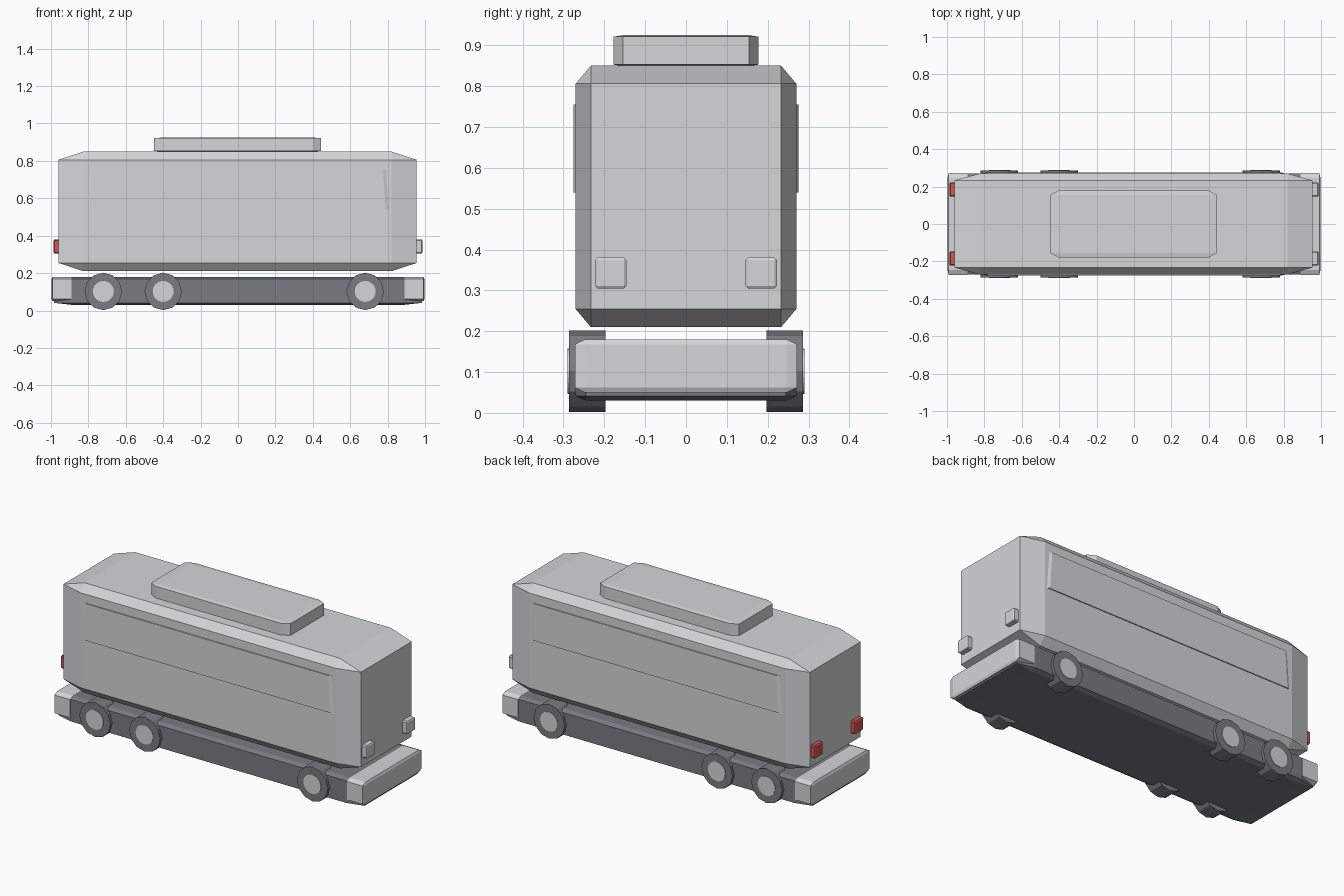
import bpy, bmesh, math
from mathutils import Vector

if "Cube" in bpy.data.objects:
    bpy.data.objects.remove(bpy.data.objects["Cube"], do_unlink=True)


def material(name, colour):
    m = bpy.data.materials.new(name)
    m.use_nodes = True
    m.diffuse_color = (*colour, 1)
    m.node_tree.nodes["Principled BSDF"].inputs["Base Color"].default_value = (*colour, 1)
    return m


LIGHT = material("pale grey", (0.66, 0.67, 0.68))
DARK = material("slate grey", (0.19, 0.20, 0.225))
RED = material("red", (0.66, 0.09, 0.09))


def finish(name, bm, mat):
    bmesh.ops.recalc_face_normals(bm, faces=bm.faces)
    mesh = bpy.data.meshes.new(name)
    bm.to_mesh(mesh)
    bm.free()
    mesh.materials.append(mat)
    ob = bpy.data.objects.new(name, mesh)
    bpy.context.collection.objects.link(ob)
    return ob


def chamfer_box(name, lo, hi, cut, mat):
    """Box whose chamfer has its own depth along each axis."""
    lo, hi, cut = Vector(lo), Vector(hi), Vector(cut)
    mid, half = (lo + hi) / 2, (hi - lo) / 2
    inner = half - cut
    bm = bmesh.new()
    for sx in (-1, 1):
        for sy in (-1, 1):
            for sz in (-1, 1):
                s = Vector((sx, sy, sz))
                for axis in range(3):
                    p = Vector([(half if i == axis else inner)[i] * s[i] for i in range(3)])
                    bm.verts.new(mid + p)
    bmesh.ops.convex_hull(bm, input=bm.verts)
    bmesh.ops.dissolve_limit(bm, angle_limit=0.01, verts=bm.verts, edges=bm.edges)
    return finish(name, bm, mat)


def disc(name, x, z, y0, y1, radius, sides, mat):
    """Cylinder lying along y."""
    bm = bmesh.new()
    bmesh.ops.create_cone(bm, cap_ends=True, segments=sides, radius1=radius,
                          radius2=radius, depth=abs(y1 - y0))
    for v in bm.verts:
        px, py, pz = v.co
        v.co = (x + px, (y0 + y1) / 2 + pz, z + py)
    return finish(name, bm, mat)


# Cabin and roof unit
chamfer_box("cabin", (-0.96, -0.27, 0.21), (0.955, 0.27, 0.85), (0.135, 0.037, 0.044), LIGHT)
chamfer_box("roof_unit", (-0.45, -0.178, 0.849), (0.445, 0.178, 0.925), (0.045, 0.024, 0.004), LIGHT)

# Chassis
chamfer_box("chassis", (-0.985, -0.27, 0.03), (0.985, 0.27, 0.18), (0.10, 0.025, 0.011), DARK)

# Bumpers and lamps at both ends
for end, tag, lamp_mat in ((1, "front", LIGHT), (-1, "rear", RED)):
    xs = sorted((end * 0.885, end * 0.997))
    chamfer_box(tag + "_bumper", (xs[0], -0.272, 0.05), (xs[1], 0.272, 0.18),
                (0.006, 0.025, 0.012), LIGHT)
    for side, side_name in ((1, "left"), (-1, "right")):
        xs = sorted((end * 0.945, end * 0.986))
        ys = sorted((side * 0.146, side * 0.223))
        chamfer_box(f"{tag}_lamp_{side_name}", (xs[0], ys[0], 0.305), (xs[1], ys[1], 0.38),
                    (0.004, 0.006, 0.006), lamp_mat)

# Window panels and wheels on both sides
for side, side_name in ((1, "left"), (-1, "right")):
    bm = bmesh.new()
    bmesh.ops.create_cube(bm, size=1)
    for v in bm.verts:
        top, outer = v.co.z > 0, v.co.y > 0
        reach = (0.775 if top else 0.79) + (0 if outer else 0.02)
        v.co = (math.copysign(reach, v.co.x), side * (0.276 if outer else 0.268),
                0.755 if top else 0.54)
    finish("window_panel_" + side_name, bm, LIGHT)

    for x, place in ((-0.72, "rear"), (-0.4, "middle"), (0.68, "front")):
        disc(f"{place}_wheel_{side_name}", x, 0.102, side * 0.197, side * 0.287, 0.1, 12, DARK)
        disc(f"{place}_hub_{side_name}", x, 0.102, side * 0.28, side * 0.29, 0.056, 24, LIGHT)
